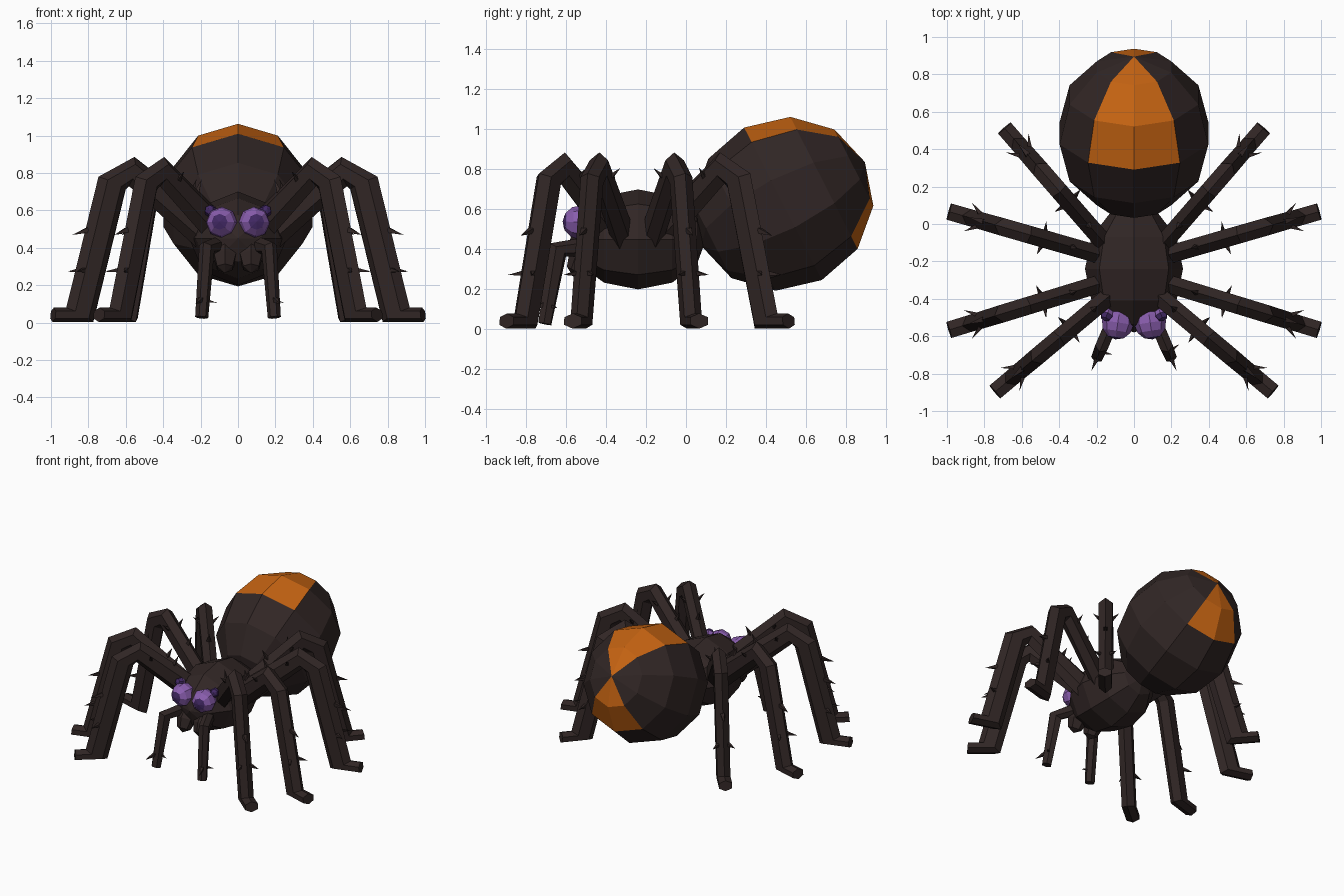
import bpy, bmesh, math
from mathutils import Vector

if "Cube" in bpy.data.objects:
    bpy.data.objects.remove(bpy.data.objects["Cube"])


def material(name, rgb):
    m = bpy.data.materials.new(name)
    m.diffuse_color = (*rgb, 1)
    m.use_nodes = True
    m.node_tree.nodes["Principled BSDF"].inputs["Base Color"].default_value = m.diffuse_color
    return m


SHELL = material("dark brown shell", (0.030, 0.019, 0.018))
ORANGE = material("orange marking", (0.56, 0.125, 0.006))
VIOLET = material("light purple eye", (0.25, 0.11, 0.42))
PUPIL = material("dark purple pupil", (0.055, 0.022, 0.13))


def finish(bm, name, mats):
    bmesh.ops.recalc_face_normals(bm, faces=bm.faces[:])
    me = bpy.data.meshes.new(name)
    bm.to_mesh(me)
    bm.free()
    for m in mats:
        me.materials.append(m)
    ob = bpy.data.objects.new(name, me)
    bpy.context.collection.objects.link(ob)
    return ob


def ball(name, center, axis, radii, segs, rows, mats, rule=lambda row, seg: 0):
    """Faceted ellipsoid with poles along axis; rule picks the colour per face."""
    c, a = Vector(center), Vector(axis).normalized()
    side = a.cross(Vector((0, 0, 1))).normalized()
    up = side.cross(a)
    ra, rs, ru = radii
    bm = bmesh.new()
    rings = []
    for i in range(rows + 1):
        t = math.pi * i / rows
        mid, s = c + a * ra * math.cos(t), math.sin(t)
        if i in (0, rows):
            rings.append([bm.verts.new(mid)] * segs)
            continue
        rings.append([bm.verts.new(mid + s * (side * rs * math.sin(2 * math.pi * k / segs)
                                              + up * ru * math.cos(2 * math.pi * k / segs)))
                      for k in range(segs)])
    for i in range(rows):
        for k in range(segs):
            n = (k + 1) % segs
            quad = [rings[i][k], rings[i][n], rings[i + 1][n], rings[i + 1][k]]
            f = bm.faces.new(list(dict.fromkeys(quad)))
            f.material_index = rule(i, k)
    return finish(bm, name, mats)


def spike(bm, base, direction, length=0.075, radius=0.02):
    d = direction.normalized()
    s = d.orthogonal().normalized()
    t = d.cross(s)
    ring = [bm.verts.new(base - d * 0.015 + radius * (s * math.cos(k * math.pi / 2) + t * math.sin(k * math.pi / 2)))
            for k in range(4)]
    tip = bm.verts.new(base + d * length)
    bm.faces.new(ring)
    for k in range(4):
        bm.faces.new([ring[k], ring[(k + 1) % 4], tip])


def limb(name, tip, angle, stations, spikes, mirror):
    """Six-sided limb in a vertical plane. Stations: (upper r, upper z, lower r, lower z, half width)."""
    a = math.radians(angle)
    out = Vector((math.cos(a) * mirror, math.sin(a), 0))
    side = Vector((-out.y, out.x, 0))
    org = Vector((tip[0] * mirror, tip[1], 0))
    up = Vector((0, 0, 1))
    bm = bmesh.new()
    rings = []
    for ur, uz, lr, lz, w in stations:
        hi, lo = org + out * ur + up * uz, org + out * lr + up * lz
        mid, half = (hi + lo) / 2, (hi - lo) / 2
        rings.append([bm.verts.new(mid + half * math.cos(k * math.pi / 3) + side * w * math.sin(k * math.pi / 3))
                      for k in range(6)])
    for p, q in zip(rings, rings[1:]):
        for k in range(6):
            n = (k + 1) % 6
            bm.faces.new([p[k], p[n], q[n], q[k]])
    bm.faces.new(rings[0])
    bm.faces.new(rings[-1])
    for r, z, s, dr, dz, ds in spikes:
        spike(bm, org + out * r + up * z + side * s, out * dr + up * dz + side * ds)
    return finish(bm, name, [SHELL])


# Abdomen with orange patches above and below the rear pole
tilt = math.radians(27)
ball("abdomen", (0, 0.485, 0.628), (0, math.cos(tilt), math.sin(tilt)), (0.46, 0.418, 0.428), 10, 6,
     [SHELL, ORANGE],
     lambda row, seg: int((seg in (0, 9) and row < 3) or (seg in (4, 5) and row < 2)))

# Head and chest in one faceted shell
ball("head_body", (0, -0.24, 0.45), (0, 1, 0), (0.34, 0.262, 0.25), 8, 6, [SHELL])

# Leg outline, shared by all eight legs
LEG = [(-0.88, 0.56, -0.80, 0.40, 0.055), (-0.45, 0.885, -0.42, 0.73, 0.055),
       (-0.25, 0.78, -0.40, 0.71, 0.055), (-0.07, 0.08, -0.22, 0.004, 0.052),
       (0.0, 0.08, 0.008, 0.004, 0.052)]
LEG_SPIKES = [(-0.68, 0.70, 0, -0.5, 1, 0),
              (-0.175, 0.49, 0, 1, -0.3, 0),
              (-0.16, 0.28, 0.035, 0.8, -0.1, 0.6), (-0.16, 0.28, -0.035, 0.8, -0.1, -0.6),
              (-0.52, 0.76, 0.035, 0.1, 0.5, 0.6), (-0.52, 0.76, -0.035, 0.1, 0.5, -0.6)]
LEGS = [("front_leg", (0.74, -0.895), -40), ("mid_front_leg", (0.985, -0.565), -17),
        ("mid_back_leg", (0.985, 0.065), 16), ("back_leg", (0.69, 0.51), 49)]
PALP = [(-0.30, 0.47, -0.28, 0.36, 0.04), (-0.04, 0.43, -0.13, 0.365, 0.04), (0.02, 0.035, -0.05, 0.02, 0.035)]
PALP_SPIKES = [(0.0, 0.12, 0, 1, -0.3, 0), (-0.04, 0.12, 0, -0.2, -0.2, 1)]

for mirror, tag in ((1, "right"), (-1, "left")):
    for name, tip, angle in LEGS:
        limb(f"{name}_{tag}", tip, angle, LEG, LEG_SPIKES, mirror)
    # Feelers and jaws
    limb(f"feeler_{tag}", (0.20, -0.72), -67, PALP, PALP_SPIKES, mirror)
    ball(f"jaw_{tag}", (0.07 * mirror, -0.52, 0.355), (0, -0.5, -1), (0.10, 0.068, 0.07), 6, 4, [SHELL])
    # Large eye with a dark pupil cap, small eye above it
    ball(f"large_eye_{tag}", (0.087 * mirror, -0.53, 0.535), (0.15 * mirror, -1, 0.05), (0.088, 0.085, 0.085),
         8, 6, [VIOLET, PUPIL], lambda row, seg: int(row == 0))
    ball(f"small_eye_{tag}", (0.145 * mirror, -0.485, 0.595), (0.4 * mirror, -1, 0.4), (0.038, 0.036, 0.036),
         6, 4, [VIOLET, PUPIL], lambda row, seg: int(row < 2))
